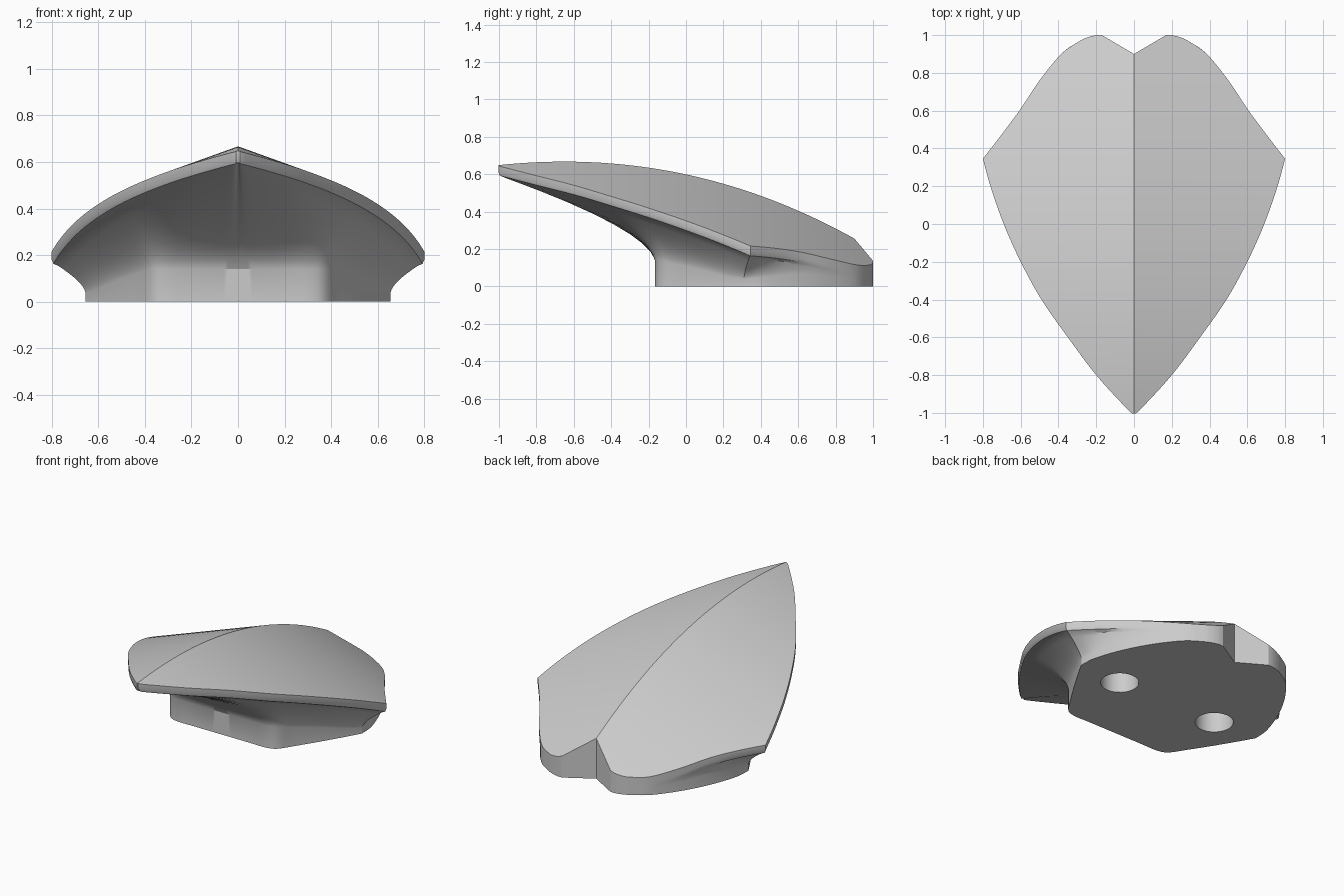
import bpy, bmesh, math
from mathutils import Vector

if "Cube" in bpy.data.objects:
    bpy.data.objects.remove(bpy.data.objects["Cube"])

SLOPE = 0.36      # fall of the roof away from the ridge
STEPS = 5


def ridge(y):
    u = y + 0.65
    return 0.667 - 0.155 * u * u - 0.0105 * u ** 3


def roof(x, y):
    return ridge(y) - SLOPE * abs(x)


def notch(y):
    """Inner limit of the roof: the centre line, then the rear notch."""
    return max(0.0, 1.7 * (y - 0.9))


# rim x, rim y, foot x, foot y, foot height
front_rows = [
    (0.00, -1.00, 0.00, -0.165, 0.14), (0.03, -0.985, 0.06, -0.165, 0.14),
    (0.20, -0.80, 0.20, -0.165, 0.14), (0.35, -0.60, 0.31, -0.165, 0.14),
    (0.49, -0.40, 0.375, -0.14, 0.14), (0.60, -0.20, 0.43, -0.06, 0.12),
    (0.69, 0.00, 0.52, 0.08, 0.09), (0.76, 0.20, 0.61, 0.23, 0.05),
    (0.80, 0.345, 0.655, 0.31, 0.04)]
rear_rows = [
    (0.80, 0.345, 0.655, 0.31, 0.04), (0.70, 0.475, 0.645, 0.42, 0.05),
    (0.60, 0.61, 0.585, 0.59, 0.07), (0.50, 0.76, 0.495, 0.757, 0.06),
    (0.385, 0.90, 0.385, 0.90, 0.04), (0.29, 0.967, 0.29, 0.967, 0.04),
    (0.24, 0.99, 0.24, 0.99, 0.04), (0.20, 1.00, 0.20, 1.00, 0.04)]


def smooth_rows(rows):
    """Catmull-Rom interpolation through the rows."""
    p = [Vector(r) for r in rows]
    p = [2 * p[0] - p[1]] + p + [2 * p[-1] - p[-2]]
    out = []
    for a, b, c, d in zip(p, p[1:], p[2:], p[3:]):
        for k in range(STEPS):
            t = k / STEPS
            out.append(0.5 * (2 * b + (c - a) * t + (2 * a - 5 * b + 4 * c - d) * t * t
                              + (3 * b - a - 3 * c + d) * t ** 3))
    return out + [p[-2]]


def column(row):
    """Rim, rounded lip, curved underside and foot wall at one station."""
    x, y, bx, by, zb = row
    top = Vector((x, y, roof(x, y)))
    foot = Vector((bx, by, 0))
    gap = Vector((bx - x, by - y, 0))
    lip = gap * min(0.5, 0.03 / max(gap.length, 1e-6))
    pts = [top, top - Vector((0, 0, 0.035)),
           top + lip * 0.25 - Vector((0, 0, 0.052)), top + lip - Vector((0, 0, 0.062))]
    start = pts[-1]
    end = foot + Vector((0, 0, min(zb, start.z - 0.006)))
    ctrl = foot - gap * 0.06 + Vector((0, 0, end.z + 0.38 * (start.z - end.z)))
    for k in range(1, 9):
        t = k / 8
        pts.append((1 - t) ** 2 * start + 2 * t * (1 - t) * ctrl + t * t * end)
    return pts + [foot]


# shell: right half, mirrored
rows = smooth_rows(front_rows)[:-1] + smooth_rows(rear_rows)
rim = [(r[0], r[1]) for r in rows]
rear = [(notch(y), y) for x, y in reversed(rim) if y > 0.8999]
rows += [Vector((x, y, x, y, 0.04)) for x, y in rear]

bm = bmesh.new()


def face(points):
    clean = []
    for p in points:
        if all((p - q).length > 1e-5 for q in clean):
            clean.append(p)
    if len(clean) > 2:
        bm.faces.new([bm.verts.new(p) for p in clean])


for (x0, y0), (x1, y1) in zip(rim, rim[1:]):          # roof
    face([Vector((x, y, roof(x, y))) for x, y in
          ((notch(y0), y0), (x0, y0), (x1, y1), (notch(y1), y1))])
cols = [column(r) for r in rows]
for a, b in zip(cols, cols[1:]):                      # rim, underside, foot
    for k in range(len(a) - 1):
        face([a[k], a[k + 1], b[k + 1], b[k]])
face([c[-1] for c in reversed(cols)])                 # flat bottom
bmesh.ops.remove_doubles(bm, verts=bm.verts, dist=1e-5)
bmesh.ops.recalc_face_normals(bm, faces=bm.faces)
mesh = bpy.data.meshes.new("shell")
bm.to_mesh(mesh)
bm.free()
shell = bpy.data.objects.new("shell", mesh)
bpy.context.collection.objects.link(shell)

grey = bpy.data.materials.new("plain grey")
grey.diffuse_color = (0.6, 0.6, 0.6, 1)
grey.use_nodes = True
grey.node_tree.nodes["Principled BSDF"].inputs["Base Color"].default_value = grey.diffuse_color
mesh.materials.append(grey)

mirror = shell.modifiers.new("mirror", 'MIRROR')
mirror.use_clip = True
mirror.merge_threshold = 1e-4

# two blind screw holes in the bottom
for side in (-1, 1):
    bpy.ops.mesh.primitive_cylinder_add(vertices=32, radius=0.11, depth=0.3,
                                        location=(side * 0.355, 0.295, 0))
    cutter = bpy.context.object
    cutter.name = "hole_cutter"
    cutter.data.materials.append(grey)
    cutter.hide_render = True
    cutter.display_type = 'WIRE'
    cut = shell.modifiers.new("hole", 'BOOLEAN')
    cut.operation = 'DIFFERENCE'
    cut.solver = 'EXACT'
    cut.object = cutter

# apply the modifiers, then drop the cutters
bpy.ops.object.select_all(action='DESELECT')
shell.select_set(True)
bpy.context.view_layer.objects.active = shell
for m in list(shell.modifiers):
    bpy.ops.object.modifier_apply(modifier=m.name)
for ob in [o for o in bpy.data.objects if o.name.startswith("hole_cutter")]:
    bpy.data.objects.remove(ob)
bpy.ops.object.shade_smooth_by_angle(angle=math.radians(28))
